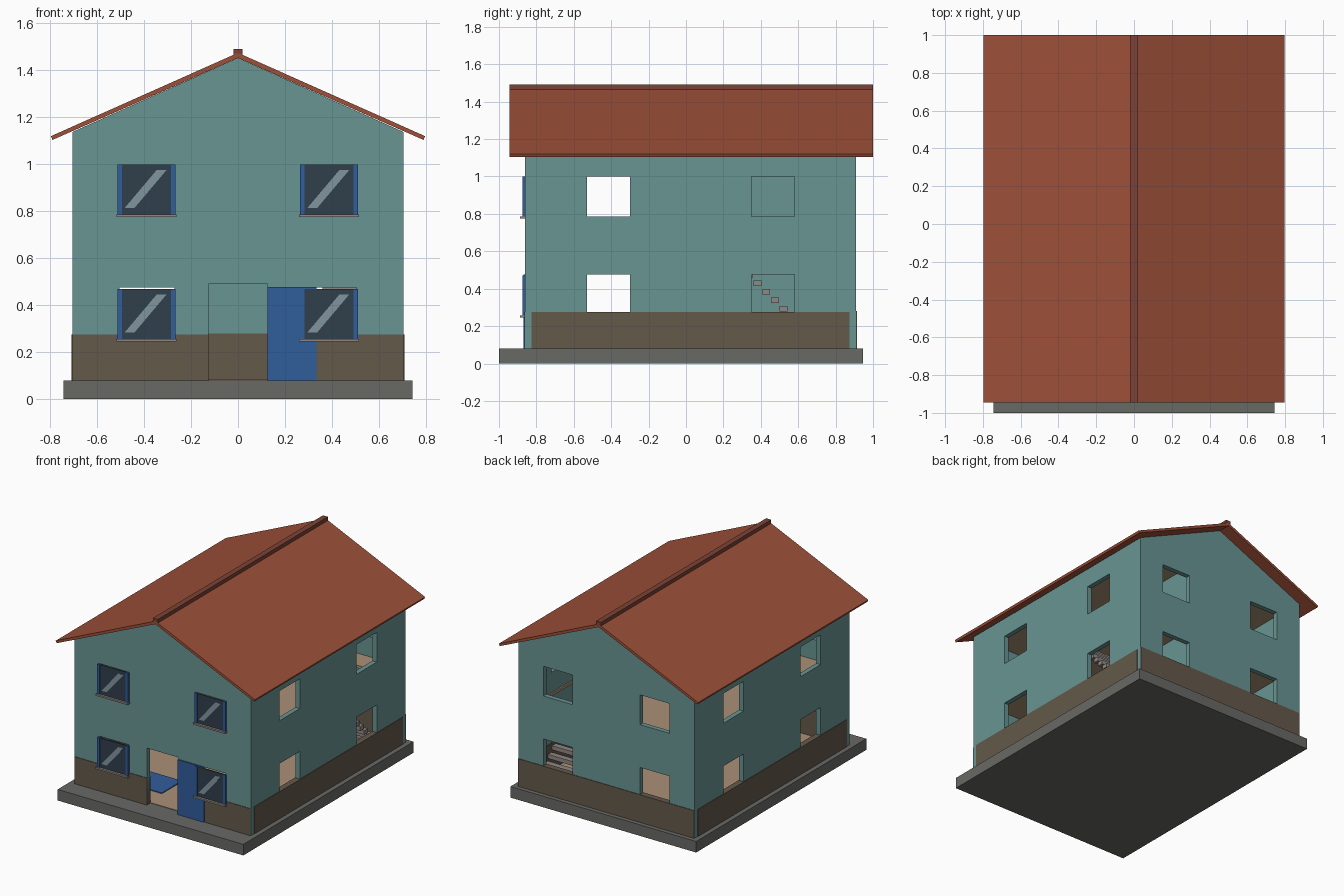
import bpy, bmesh

if "Cube" in bpy.data.objects:
    bpy.data.objects.remove(bpy.data.objects["Cube"])


def material(name, rgb):
    m = bpy.data.materials.new(name)
    m.diffuse_color = (*rgb, 1)
    m.use_nodes = True
    m.node_tree.nodes["Principled BSDF"].inputs["Base Color"].default_value = m.diffuse_color
    return m


TEAL = material("wall_teal", (0.14, 0.30, 0.29))
BROWN = material("plinth_brown", (0.13, 0.10, 0.07))
RED = material("roof_red", (0.34, 0.08, 0.04))
DARK_RED = material("ridge_red", (0.20, 0.055, 0.035))
BLUE = material("frame_blue", (0.03, 0.11, 0.33))
GLASS = material("glass_dark", (0.03, 0.05, 0.07))
SHINE = material("glass_shine", (0.22, 0.30, 0.34))
BEIGE = material("floor_beige", (0.40, 0.28, 0.18))
STONE = material("stone", (0.28, 0.25, 0.23))
GREY = material("base_grey", (0.14, 0.14, 0.13))


def prism(name, profile, y0, y1, mat=None):
    """Extrude an (x, z) profile from y0 to y1."""
    bm = bmesh.new()
    face = bm.faces.new([bm.verts.new((x, y0, z)) for x, z in profile])
    ext = bmesh.ops.extrude_face_region(bm, geom=[face])["geom"]
    bmesh.ops.translate(bm, vec=(0, y1 - y0, 0),
                        verts=[g for g in ext if isinstance(g, bmesh.types.BMVert)])
    bmesh.ops.recalc_face_normals(bm, faces=bm.faces)
    me = bpy.data.meshes.new(name)
    bm.to_mesh(me)
    bm.free()
    ob = bpy.data.objects.new(name, me)
    bpy.context.collection.objects.link(ob)
    if mat:
        me.materials.append(mat)
    return ob


def box(name, x0, x1, y0, y1, z0, z1, mat=None):
    return prism(name, [(x0, z0), (x1, z0), (x1, z1), (x0, z1)], y0, y1, mat)


def cut(target, cutter):
    mod = target.modifiers.new("cut", "BOOLEAN")
    mod.operation = "DIFFERENCE"
    mod.solver = "EXACT"
    mod.object = cutter
    cutter.hide_render = True
    cutter.hide_set(True)
    cutter.display_type = "WIRE"


HX, YF, YB, T = 0.705, -0.86, 0.91, 0.035
ROWS = [(0.255, 0.475), (0.785, 1.0)]

# Base slab
box("base_slab", -0.743, 0.743, -1.0, 0.945, 0, 0.08, GREY)

# Gabled wall shell, hollowed out and pierced by windows and the doorway
walls = prism("walls", [(-HX, 0.08), (HX, 0.08), (HX, 1.138), (0, 1.453), (-HX, 1.138)],
              YF, YB, TEAL)
cut(walls, box("room_cutter", -HX + T, HX - T, YF + T, YB - T, 0, 1.6))
cut(walls, box("door_cutter", -0.125, 0.125, -0.95, -0.7, 0.0, 0.49))
for z0, z1 in ROWS:
    for a, b in [(-0.53, -0.30), (0.35, 0.58)]:
        cut(walls, box("side_window_cutter", -0.9, 0.9, a, b, z0, z1))
    for a, b in [(-0.505, -0.27), (0.27, 0.505)]:
        cut(walls, box("gable_window_cutter", a, b, -1, 1, z0, z1))

# Brown plinth panels, slightly thicker than the walls
E = 0.004
for s in (-1, 1):
    xs = sorted((s * (HX + E), s * (HX - T - E)))
    box("side_plinth", *xs, YF + T, YB - T, 0.08, 0.275, BROWN)
    xs = sorted((s * 0.125, s * (HX - 0.001)))
    box("front_plinth", *xs, YF - E, YF + T + E, 0.08, 0.275, BROWN)
box("back_plinth", -HX + 0.001, HX - 0.001, YB - T - E, YB + E, 0.08, 0.28, BROWN)

# Roof slopes and ridge cap
for s, name in ((-1, "roof_left"), (1, "roof_right")):
    prism(name, [(0, 1.453), (s * 0.79, 1.104), (s * 0.797, 1.12), (0, 1.475)],
          -0.945, 1.0, RED)
box("roof_ridge", -0.02, 0.02, -0.945, 1.0, 1.462, 1.492, DARK_RED)

# Front windows: side frames, pane, diagonal shine and sill
for cx in (-0.39, 0.388):
    for z in (0.255, 0.785):
        for s in (-1, 1):
            box("window_frame", cx + s * 0.114 - 0.01, cx + s * 0.114 + 0.01,
                -0.875, -0.858, z, z + 0.215, BLUE)
        box("window_pane", cx - 0.106, cx + 0.106, -0.871, -0.862, z, z + 0.215, GLASS)
        prism("pane_shine", [(cx - 0.092, z + 0.03), (cx - 0.05, z + 0.03),
                             (cx + 0.085, z + 0.19), (cx + 0.043, z + 0.19)],
              -0.8725, -0.871, SHINE)
        box("window_sill", cx - 0.128, cx + 0.128, -0.887, -0.86, z - 0.01, z + 0.002, STONE)

# Open door leaf flat against the wall
box("door", 0.125, 0.335, -0.869, -0.86, 0.08, 0.477, BLUE)

# Floors, attic ceiling and rug
IX, IF, IB = HX - T, YF + T, YB - T
box("ground_floor", -IX, IX, IF, IB, 0.08, 0.084, BEIGE)
upper = box("upper_floor", -IX, IX, IF, IB, 0.62, 0.64, BEIGE)
cut(upper, box("stairwell_cutter", 0.36, 0.66, 0.16, 0.72, 0.5, 0.8))
box("attic_floor", -IX, IX, IF, IB, 1.12, 1.135, BEIGE)
box("rug", -0.5, -0.14, -0.67, -0.44, 0.084, 0.09, BLUE)

# Partition beside the stairs
box("partition_wall", 0.19, 0.22, 0.1, IB, 0.084, 1.12, TEAL)

# Floating stair treads rising towards the front
for i in range(12):
    y, z = 0.684 - 0.046 * i, 0.095 + 0.0455 * i
    box("stair_tread", 0.36, 0.66, y, y + 0.042, z, z + 0.03, STONE)
